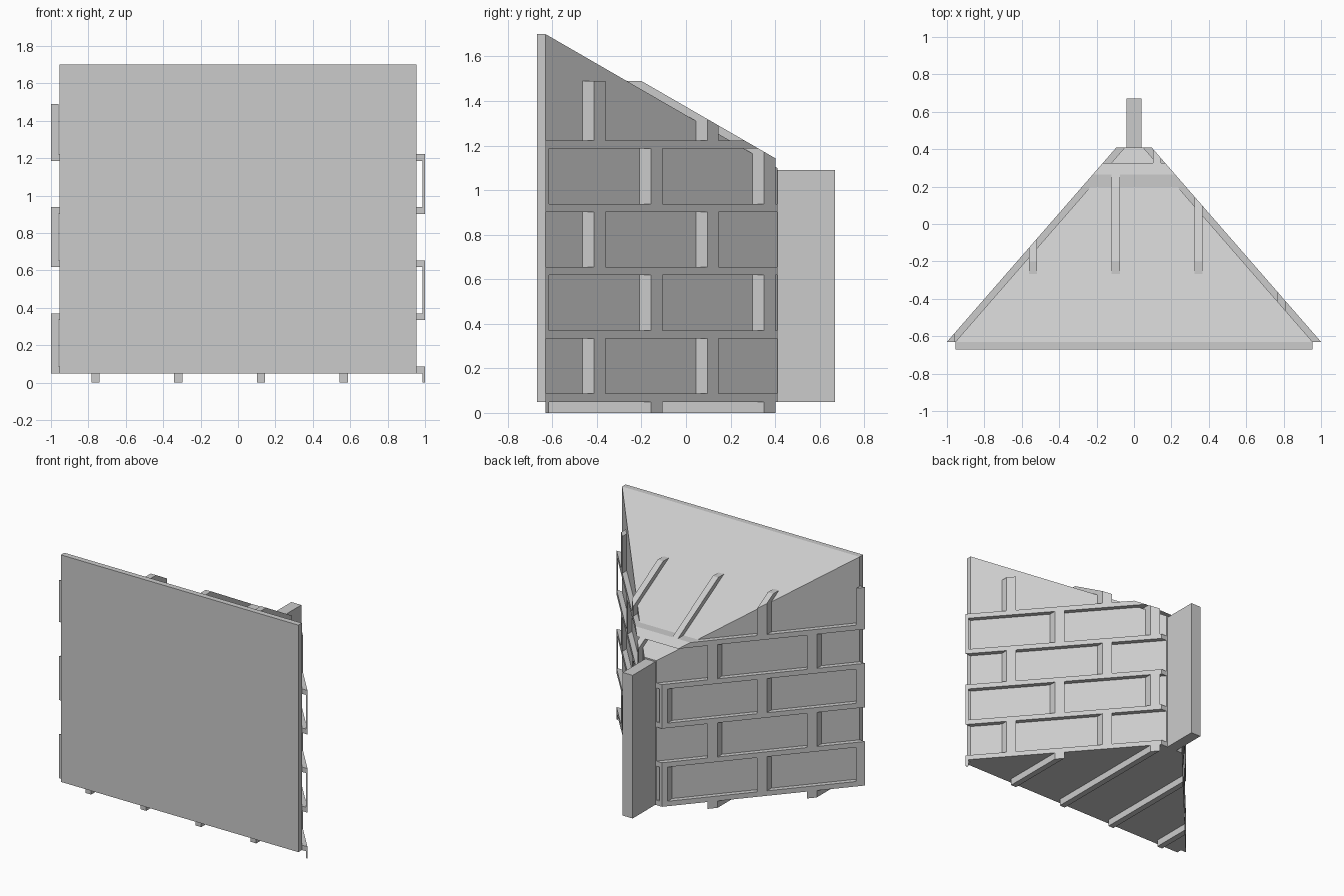
import bpy
import bmesh
from mathutils import Vector

cube = bpy.data.objects.get("Cube")
if cube:
    bpy.data.objects.remove(cube, do_unlink=True)

stone = bpy.data.materials.new("light_grey")
stone.use_nodes = True
GREY = (0.6, 0.6, 0.6, 1)
stone.diffuse_color = GREY
stone.node_tree.nodes["Principled BSDF"].inputs["Base Color"].default_value = GREY

FRONT, BACK = -0.63, 0.41
TAPER = 1.1475   # depth gained per unit of width lost
PITCH = 0.577    # drop of the sloping top per unit of depth


def wedge_planes(half_width, top):
    """Two tapering sides and a sloping top, given at the front."""
    return [((half_width, FRONT, 0), (TAPER, 1, 0)),
            ((-half_width, FRONT, 0), (-TAPER, 1, 0)),
            ((0, FRONT, top), (0, PITCH, 1))]


def block(name, low, high, planes=()):
    """Box between two corners, trimmed by planes."""
    bm = bmesh.new()
    bmesh.ops.create_cube(bm, size=1)
    low, high = Vector(low), Vector(high)
    for v in bm.verts:
        v.co = (low + high) / 2 + v.co * (high - low)
    for point, normal in planes:
        bmesh.ops.bisect_plane(bm, geom=bm.verts[:] + bm.edges[:] + bm.faces[:],
                               plane_co=point, plane_no=normal, clear_outer=True)
        if not bm.faces:
            bm.free()
            return
        open_edges = [e for e in bm.edges if e.is_boundary]
        bmesh.ops.holes_fill(bm, edges=open_edges, sides=0)
    bmesh.ops.recalc_face_normals(bm, faces=bm.faces)
    mesh = bpy.data.meshes.new(name)
    bm.to_mesh(mesh)
    bm.free()
    mesh.materials.append(stone)
    bpy.context.collection.objects.link(bpy.data.objects.new(name, mesh))


# Main body, front panel and rear post
core = wedge_planes(0.955, 1.70)
shell = wedge_planes(1.0, 1.738)
block("wedge_core", (-1, FRONT, 0.05), (1, BACK, 1.8), core)
block("front_panel", (-0.955, -0.67, 0.05), (0.955, FRONT, 1.70))
block("rear_post", (-0.04, BACK - 0.01, 0.05), (0.04, 0.67, 1.09))

# Horizontal mortar courses
ROW, THICK = 0.284, 0.036
for row in range(5):
    z = 0.05 + ROW * row
    block("mortar_course", (-1, FRONT, z), (1, BACK, z + THICK), shell)

# Staggered upright joints, including those under and over the body
SPACING, JOINT = 0.4425, 0.044
for row in range(-1, 5):
    z_low = 0 if row < 0 else 0.05 + THICK + ROW * row
    z_high = 1.49 if row == 4 else 0.05 + ROW * (row + 1)
    start = 0.766 if row % 2 == 0 else 0.986
    for i in range(5):
        x = start - SPACING * i
        block("mortar_joint", (max(x, -1), FRONT, z_low),
              (min(x + JOINT, 1), BACK, z_high), shell)
